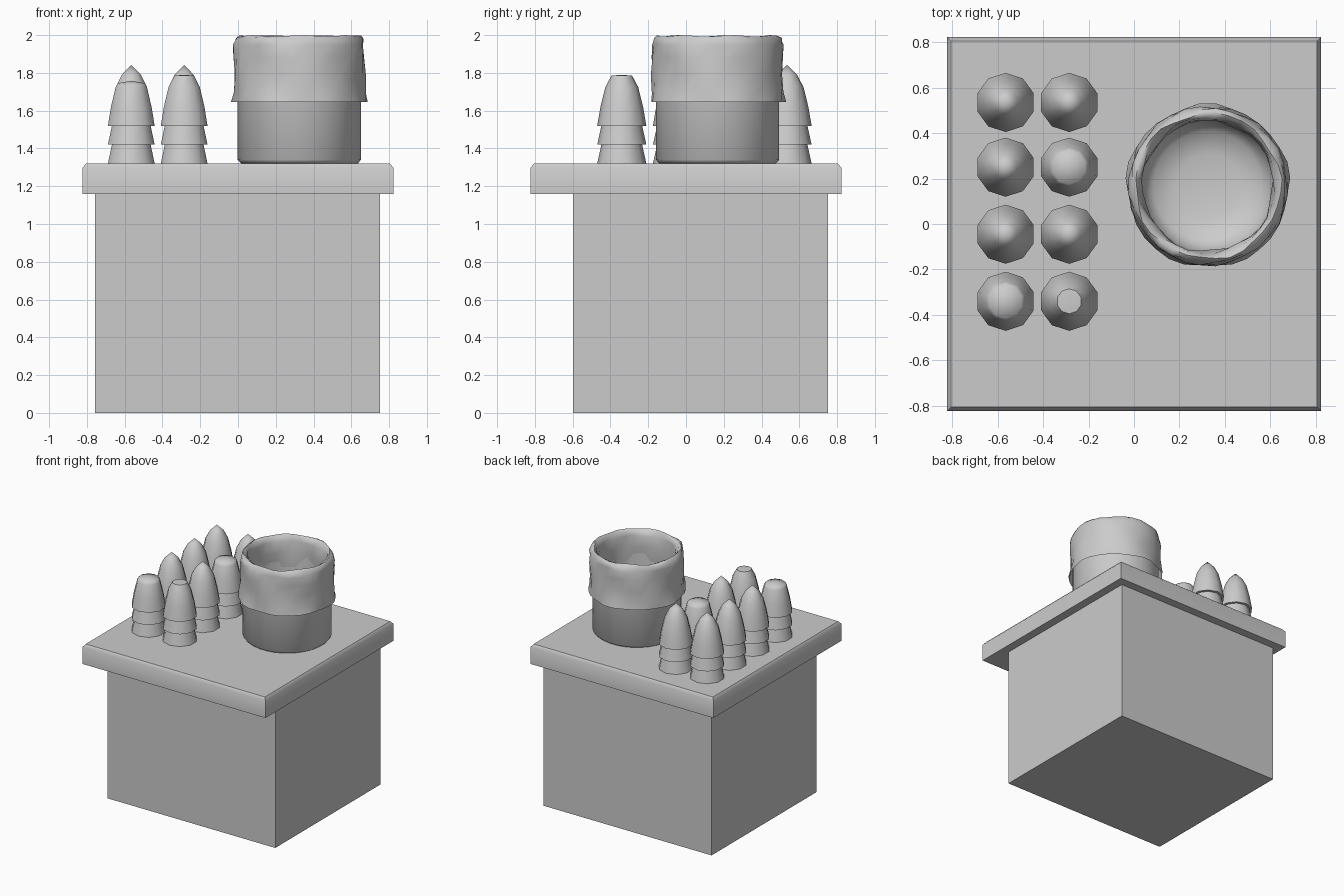
import bpy, bmesh, math

if "Cube" in bpy.data.objects:
    bpy.data.objects.remove(bpy.data.objects["Cube"])

grey = bpy.data.materials.new("plain grey")
grey.diffuse_color = (0.6, 0.6, 0.6, 1)
grey.use_nodes = True
grey.node_tree.nodes["Principled BSDF"].inputs["Base Color"].default_value = grey.diffuse_color


def finish(name, bm, location=(0, 0, 0), angle=50):
    bmesh.ops.recalc_face_normals(bm, faces=bm.faces[:])
    mesh = bpy.data.meshes.new(name)
    bm.to_mesh(mesh)
    bm.free()
    obj = bpy.data.objects.new(name, mesh)
    obj.location = location
    mesh.materials.append(grey)
    bpy.context.collection.objects.link(obj)
    bpy.ops.object.select_all(action='DESELECT')
    obj.select_set(True)
    bpy.context.view_layer.objects.active = obj
    bpy.ops.object.shade_smooth_by_angle(angle=math.radians(angle))
    return obj


def bridge(bm, rings):
    n = len(rings[0])
    for a, b in zip(rings, rings[1:]):
        for i in range(n):
            j = (i + 1) % n
            bm.faces.new((a[i], a[j], b[j], b[i]))


def lathe(name, profile, sides, location, close=True, warp=None, fan=False, angle=50):
    """Revolve (radius, height) points; zero radius at the end makes a tip."""
    bm = bmesh.new()
    tip = profile[-1][1] if profile[-1][0] == 0 else None
    rings = []
    for k, (r, z) in enumerate(profile if tip is None else profile[:-1]):
        ring = []
        for i in range(sides):
            t = 2 * math.pi * (i + 0.5) / sides
            dr, dz = warp(t, k) if warp else (0, 0)
            ring.append(bm.verts.new(((r + dr) * math.cos(t), (r + dr) * math.sin(t), z + dz)))
        rings.append(ring)
    bridge(bm, rings)
    if tip is not None:
        top = bm.verts.new((0, 0, tip))
        for i in range(sides):
            bm.faces.new((rings[-1][i], rings[-1][(i + 1) % sides], top))
    elif close:
        bm.faces.new(rings[-1])
    if close:
        bm.faces.new(rings[0][::-1])
    return finish(name, bm, location, angle)


def block(name, levels):
    """Stack of rectangles: (x0, x1, y0, y1, z)."""
    bm = bmesh.new()
    rings = [[bm.verts.new((x, y, z)) for x, y in ((x0, y0), (x1, y0), (x1, y1), (x0, y1))]
             for x0, x1, y0, y1, z in levels]
    bridge(bm, rings)
    bm.faces.new(rings[0][::-1])
    bm.faces.new(rings[-1])
    return finish(name, bm)


# Pedestal and its overhanging top with softened upper edge
block("pedestal", [(-0.757, 0.753, -0.597, 0.753, 0), (-0.757, 0.753, -0.597, 0.753, 1.16)])
E, I = 0.822, 0.805
block("table_top", [(-E, E, -E, E, 1.16), (-E, E, -E, E, 1.298), (-I, I, -I, I, 1.32)])

# Tiered cones in two columns: pointed, cut flat, or blunt domed
TIERS = [(0.13, 0), (0.108, 0.10), (0.13, 0.10), (0.108, 0.20), (0.13, 0.20),
         (0.113, 0.30), (0.087, 0.405)]
ENDS = {"pointed": [(0.053, 0.47), (0, 0.522)],
        "flat": [(0.055, 0.465), (0, 0.47)],
        "blunt": [(0.075, 0.425), (0, 0.438)]}
special = {(0, 3): "blunt", (1, 1): "blunt", (1, 3): "flat"}
for c, x in enumerate((-0.565, -0.285)):
    for r, y in enumerate((0.535, 0.25, -0.045, -0.34)):
        kind = special.get((c, r), "pointed")
        lathe(f"{kind}_cone_{c}_{r}", TIERS + ENDS[kind], 10, (x, y, 1.32))

# Hollow cup: chamfered foot, outer wall, inner wall and rounded floor
CUP = (0.325, 0.167, 0)
lathe("cup", [(0.31, 1.32), (0.328, 1.34), (0.328, 1.93), (0.30, 1.93),
              (0.295, 1.65), (0.285, 1.45), (0.24, 1.39), (0.14, 1.365), (0, 1.36)],
      32, CUP, angle=60)


# Uneven sleeve draped over the rim, flaring at its lower edge
def wrinkle(t, k):
    dr = 0.006 * math.sin(5 * t + 1.3 * k) + 0.004 * math.sin(9 * t - 2.1 * k)
    dz = 0.004 * math.sin(7 * t + k) - 0.002 if 4 <= k <= 8 else 0
    return dr, dz


lathe("sleeve", [(0.358, 1.645), (0.35, 1.70), (0.345, 1.79), (0.347, 1.88), (0.345, 1.95),
                 (0.337, 1.985), (0.32, 1.998), (0.303, 1.985), (0.293, 1.95), (0.288, 1.86),
                 (0.30, 1.74)],
      32, CUP, close=False, warp=wrinkle, angle=60)
